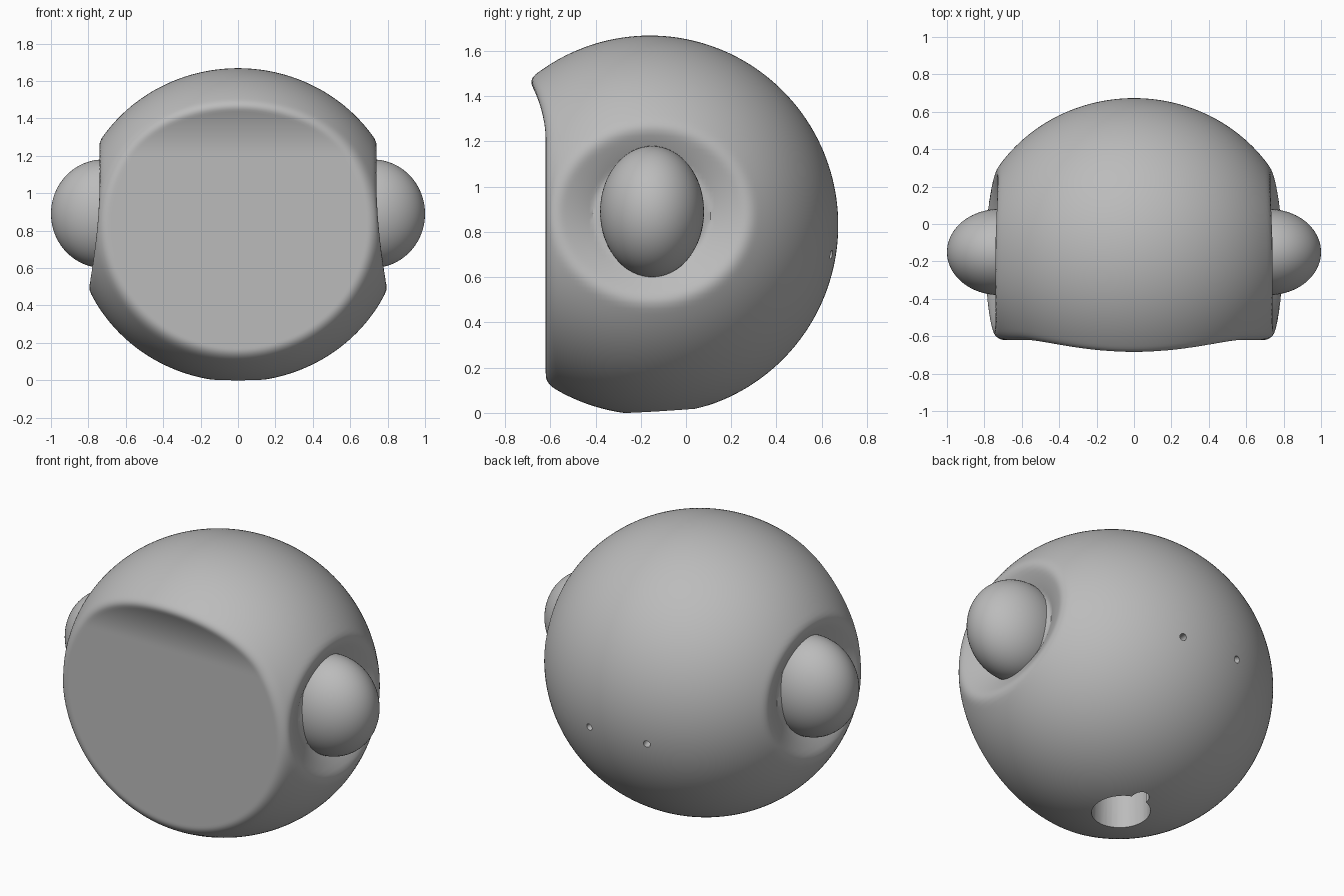
import bpy, bmesh, math
from mathutils import Matrix, Vector

cube = bpy.data.objects.get("Cube")
if cube:
    bpy.data.objects.remove(cube, do_unlink=True)

CENTRE = Vector((0, -0.16, 0.83))
RADII = Vector((0.875, 0.833, 0.838))
EAR = Vector((0.72, -0.15, 0.89))

grey = bpy.data.materials.new("plain grey")
grey.use_nodes = True
grey.diffuse_color = (0.5, 0.5, 0.5, 1)
grey.node_tree.nodes["Principled BSDF"].inputs["Base Color"].default_value = (0.5, 0.5, 0.5, 1)


def finish(name, bm):
    mesh = bpy.data.meshes.new(name)
    bm.to_mesh(mesh)
    bm.free()
    obj = bpy.data.objects.new(name, mesh)
    bpy.context.collection.objects.link(obj)
    mesh.materials.append(grey)
    return obj


def ball(centre, radii, segments, rings, axis):
    """Ellipsoid with its poles turned about the given axis."""
    bm = bmesh.new()
    bmesh.ops.create_uvsphere(bm, u_segments=segments, v_segments=rings, radius=1,
                              matrix=Matrix.Rotation(math.pi / 2, 4, axis))
    for v in bm.verts:
        v.co = centre + v.co * radii
    return bm


def soft_max(a, b, k):
    h = max(k - abs(a - b), 0) / k
    return max(a, b) + h * h * k / 4


def smooth(obj):
    bpy.ops.object.select_all(action="DESELECT")
    obj.select_set(True)
    bpy.context.view_layer.objects.active = obj
    bpy.ops.object.shade_smooth_by_angle(angle=math.radians(35))


def cutter(name, location, radius, depth, axis=Vector((0, 0, 1))):
    bm = bmesh.new()
    bmesh.ops.create_cone(bm, cap_ends=True, segments=32, radius1=radius, radius2=radius, depth=depth)
    turn = axis.to_track_quat("Z", "Y").to_matrix().to_4x4()
    bmesh.ops.transform(bm, matrix=Matrix.Translation(location) @ turn, verts=bm.verts)
    obj = finish(name, bm)
    obj.hide_render = True
    return obj


# Head: ellipsoid with dished ear pockets and a flattened face under a brow
bm = ball(CENTRE, RADII, 192, 144, "X")
for v in bm.verts:
    x, y, z = v.co
    reach = math.hypot((y - EAR.y) / 0.43, (z - 0.88) / 0.385)
    dent = 0.15 * soft_max(0, min((1 - reach) / 0.4, 1), 0.2)
    if abs(x) > 0.4:
        x -= math.copysign(dent, x)
    brow = max(z - 1.2, 0) ** 2
    v.co = (x, soft_max(y, -0.62 - brow, 0.05), z)
head = finish("head", bm)

# Neck opening with a rear notch, and two small holes at the back
cutters = [cutter("neck_cutter", Vector((0, -0.11, 0.1)), 0.16, 0.5),
           cutter("notch_cutter", Vector((0, 0.05, 0.1)), 0.05, 0.5)]
for side in (-1, 1):
    spot = Vector((side * 0.19, 0.64, 0.70))
    cutters.append(cutter("back_hole_cutter", spot, 0.02, 0.12, (spot - CENTRE).normalized()))
bpy.context.view_layer.objects.active = head
for tool in cutters:
    mod = head.modifiers.new("cut", "BOOLEAN")
    mod.operation = "DIFFERENCE"
    mod.solver = "EXACT"
    mod.object = tool
    bpy.context.view_layer.objects.active = head
    bpy.ops.object.modifier_apply(modifier=mod.name)
    bpy.data.objects.remove(tool, do_unlink=True)
smooth(head)

# Ears: domes seated in the pockets
for name, side in (("left_ear", 1), ("right_ear", -1)):
    ear = finish(name, ball(Vector((side * EAR.x, EAR.y, EAR.z)), Vector((0.28, 0.23, 0.29)), 64, 40, "Y"))
    smooth(ear)
